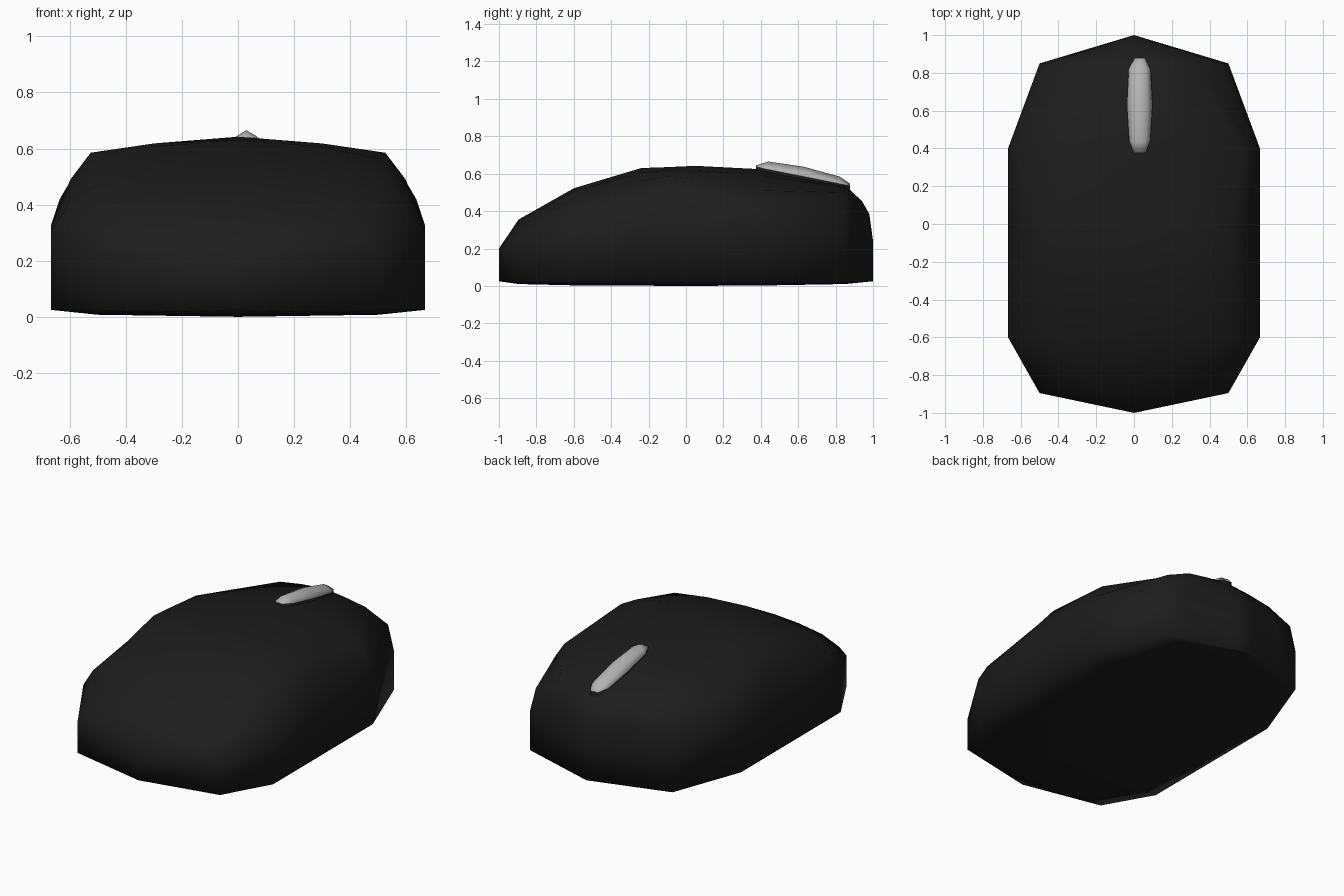
import bpy, bmesh

if "Cube" in bpy.data.objects:
    bpy.data.objects.remove(bpy.data.objects["Cube"])


def material(name, value):
    m = bpy.data.materials.new(name)
    m.diffuse_color = (value, value, value, 1)
    m.use_nodes = True
    m.node_tree.nodes["Principled BSDF"].inputs["Base Color"].default_value = m.diffuse_color
    return m


def interp(points, y):
    for (y0, v0), (y1, v1) in zip(points, points[1:]):
        if y <= y1:
            return v0 + (v1 - v0) * (y - y0) / (y1 - y0)
    return points[-1][1]


def loft(name, sections, mat):
    """Skin closed cross-sections, cap the ends and merge collapsed points."""
    bm = bmesh.new()
    rings = [[bm.verts.new(p) for p in s] for s in sections]
    n = len(rings[0])
    for a, b in zip(rings, rings[1:]):
        for i in range(n):
            j = (i + 1) % n
            bm.faces.new((a[i], a[j], b[j], b[i]))
    bm.faces.new(rings[0])
    bm.faces.new(rings[-1])
    bmesh.ops.remove_doubles(bm, verts=bm.verts, dist=0.0005)
    bmesh.ops.dissolve_degenerate(bm, edges=bm.edges, dist=0.0005)
    bmesh.ops.recalc_face_normals(bm, faces=bm.faces)
    for f in bm.faces:
        f.smooth = True
    me = bpy.data.meshes.new(name)
    bm.to_mesh(me)
    bm.free()
    me.materials.append(mat)
    ob = bpy.data.objects.new(name, me)
    bpy.context.collection.objects.link(ob)
    return ob


black = material("matte black", 0.0118)
grey = material("light grey", 0.46)

# Shell: belly height along y, and half sections (x, z) from shoulder to crown
BELLY = [(-1, .025), (-.895, .01), (-.6, .003), (0, 0), (.6, .003), (.85, .01), (1, .025)]
stations = [
    (-1, [(0, .2)] * 5),
    (-.895, [(.5, .23), (.45, .27), (.33, .318), (.17, .343), (0, .355)]),
    (-.6, [(.667, .3), (.6, .41), (.5, .472), (.27, .505), (0, .522)]),
    (-.24, [(.667, .32), (.6, .465), (.517, .562), (.29, .608), (0, .63)]),
    (-.1, [(.667, .325), (.597, .49), (.525, .585), (.3, .618), (0, .635)]),
    (.05, [(.667, .325), (.6, .48), (.53, .572), (.3, .618), (0, .642)]),
    (.4, [(.667, .325), (.635, .42), (.575, .51), (.3, .592), (0, .624)]),
    (.85, [(.5, .28), (.46, .43), (.3, .5), (.15, .525), (0, .54)]),
]
# nose: the last section shrinks to a vertical edge at y = 1
for y, shoulder, crown in ((.895, .27, .495), (.94, .256, .455), (.98, .245, .385), (1, .24, .24)):
    k = (1 - y) / .15
    stations.append((y, [(x * k, shoulder + (crown - shoulder) * (z - .28) / .26)
                         for x, z in stations[7][1]]))

sections = []
for y, prof in stations:
    b, w = interp(BELLY, y), prof[0][0]
    half = [(.75 * w, y, b + (.025 - b) * .3), (w, y, .025)] + [(x, y, z) for x, z in prof]
    mirror = [(-x, yy, z) for x, yy, z in reversed(half[:-1])]
    sections.append([(0, y, b)] + half + mirror)
loft("mouse_shell", sections, black)

# Scroll wheel: slim ridged lens, slightly off centre, on a dark mount
wheel, mount = [], []
for y, z, w in ((.375, .645, .03), (.44, .665, .056), (.63, .637, .068), (.82, .585, .058), (.878, .547, .028)):
    seat = .642 - .2 * (y - .36)
    wheel.append([(.03 + u * w, y, max(seat, z + dz)) if dz > -.1 else (.03 + u * w, y, seat - .01)
                  for u, dz in ((-.9, -.12), (-1, -.045), (-.62, -.02), (0, 0), (.62, -.02), (1, -.045), (.9, -.12))])
    mount.append([(.03 + u * w, y, seat + dz)
                  for u, dz in ((-.97, -.1), (-.97, -.004), (.97, -.004), (.97, -.1))])
loft("scroll_wheel", wheel, grey)
loft("wheel_mount", mount, black)
